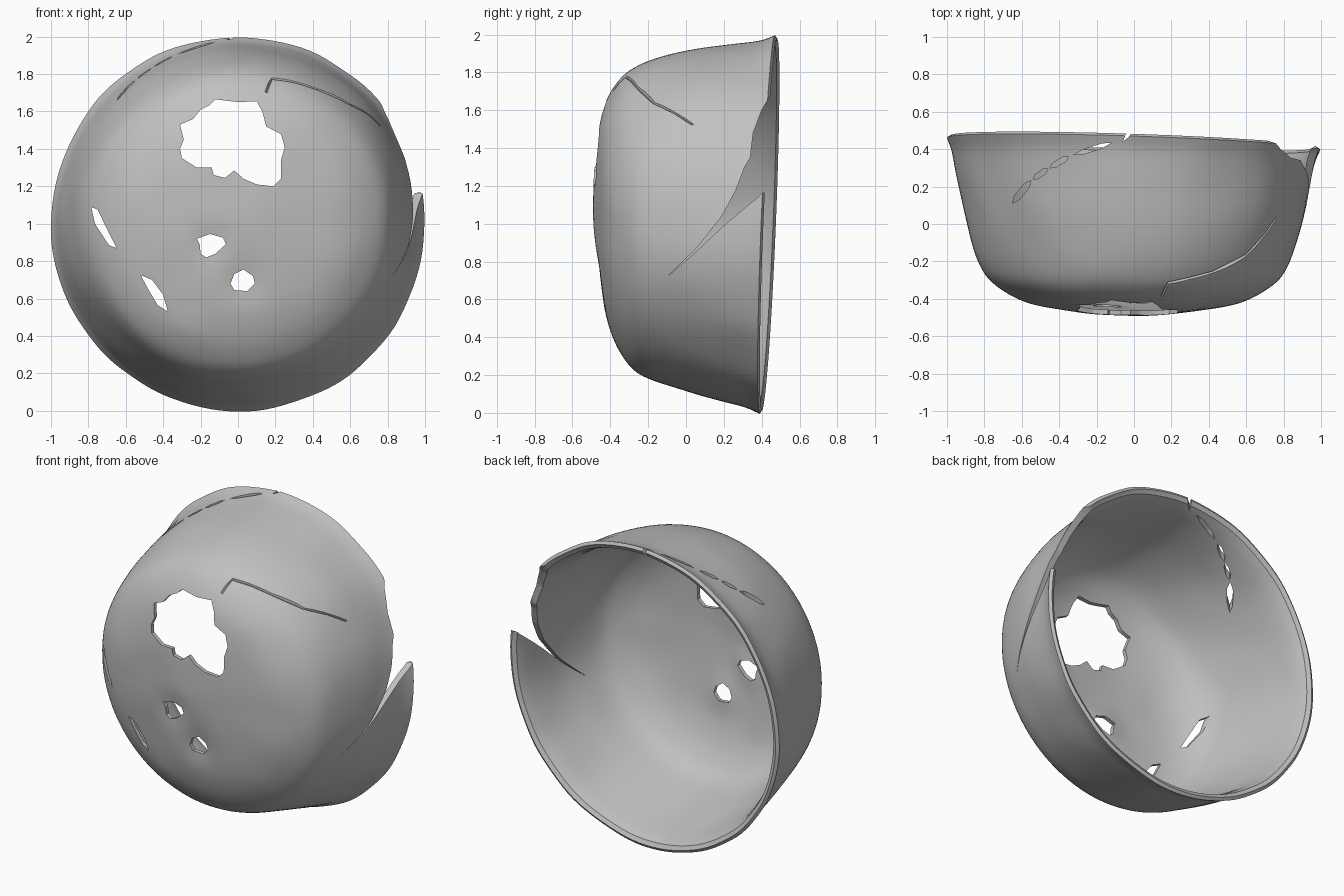
import bpy, bmesh, math
from mathutils import Vector, noise

if "Cube" in bpy.data.objects:
    bpy.data.objects.remove(bpy.data.objects["Cube"])

# Outer profile of the bowl: (radius, depth along y), floor to rim
PROFILE = [(0, -.487), (.25, -.475), (.45, -.445), (.6, -.405), (.7, -.355), (.78, -.29),
           (.83, -.21), (.87, -.1), (.91, .05), (.94, .2), (.97, .35), (1.0, .43)]
FLOOR_WALL, RIM_WALL = .026, .04
SEGS, STEPS = 128, 4

clay = bpy.data.materials.new("grey_clay")
clay.diffuse_color = (.53, .53, .53, 1)
clay.use_nodes = True
clay.node_tree.nodes["Principled BSDF"].inputs["Base Color"].default_value = clay.diffuse_color


def smooth(t):
    t = max(0, min(1, t))
    return t * t * (3 - 2 * t)


def bell(v, mid, width):
    return math.exp(-((v - mid) / width) ** 2)


def dense_profile():
    """Catmull-Rom curve through the profile points."""
    p = [Vector(q) for q in PROFILE]
    p = [Vector((-p[1].x, p[1].y))] + p + [2 * p[-1] - p[-2]]
    out = []
    for a, b, c, d in zip(p, p[1:], p[2:], p[3:]):
        for i in range(STEPS):
            t = i / STEPS
            out.append(.5 * (2 * b + (c - a) * t + (2 * a - 5 * b + 4 * c - d) * t * t
                             + (3 * b - a - 3 * c + d) * t ** 3))
    return out + [p[-2]]


def shell_point(r, y, th):
    """Place a profile point, with a tilted rim and hand-made unevenness."""
    w = smooth((y + .3) / .73)
    up = math.sin(th)
    z = 1 + r * up
    mid_wall = bell(y, -.02, .22) * smooth((r - .5) / .3)
    r += mid_wall * (.024 * bell(th, .8, .55) + .012 * bell(th, 1.6, .5) - .014 * max(0, -up) ** 2)
    if math.cos(th) > 0:      # wall sunk inward above the broken side
        r -= .014 * w * smooth((z - .82 - .86 * y) / .1) * bell(th, .3, .35)
    x, z = r * math.cos(th), 1 + r * up
    y += w * (.04 * up - .033 * math.cos(th))
    y -= (.042 if up > 0 else .018) * up * smooth(r / .75) * (1 - w)   # leaning floor
    n = noise.noise(Vector((x, y, z)) * 3.5) * .009
    if y < -.2:               # dents round the small holes
        for hx, hz in ((-.14, .89), (.02, .69)):
            y += .02 * math.exp(-((x - hx) ** 2 + (z - hz) ** 2) / .012)
    k = 1 + n * min(1, r * 2)
    return Vector((x * k, y + n * (1 - w), 1 + (z - 1) * k))


# Bowl: spin of outer wall, rounded lip and inner wall
outer = dense_profile()
inner = []
for i, p in enumerate(outer):
    t = (outer[min(i + 1, len(outer) - 1)] - outer[max(i - 1, 0)]).normalized()
    if i == 0:
        t = Vector((1, 0))
    wall = FLOOR_WALL + (RIM_WALL - FLOOR_WALL) * smooth((p.y + .4) / .7)
    inner.append(p + Vector((-t.y, t.x)) * wall)
inner[-1].y = outer[-1].y
lip = [(outer[-1] + inner[-1]) / 2 + Vector((0, .012))]
section = outer[1:] + lip + inner[:0:-1]

bm = bmesh.new()
rings = [[bm.verts.new(shell_point(p.x, p.y, 2 * math.pi * s / SEGS - math.pi)) for s in range(SEGS)]
         for p in section]
for a, b in zip(rings, rings[1:]):
    for s in range(SEGS):
        t = (s + 1) % SEGS
        bm.faces.new((a[s], a[t], b[t], b[s]))
for ring, pole in ((rings[0], outer[0]), (rings[-1], inner[0])):
    c = bm.verts.new(shell_point(0, pole.y, 0))
    for s in range(SEGS):
        bm.faces.new((ring[s], ring[(s + 1) % SEGS], c))


def finish(bm, name):
    bmesh.ops.recalc_face_normals(bm, faces=bm.faces)
    me = bpy.data.meshes.new(name)
    bm.to_mesh(me)
    bm.free()
    me.materials.append(clay)
    ob = bpy.data.objects.new(name, me)
    bpy.context.collection.objects.link(ob)
    return ob


bowl = finish(bm, "broken_bowl")


def loft(sections, name):
    """Closed solid through matching loops of points."""
    bm = bmesh.new()
    loops = [[bm.verts.new(p) for p in sec] for sec in sections]
    n = len(loops[0])
    for a, b in zip(loops, loops[1:]):
        for i in range(n):
            j = (i + 1) % n
            bm.faces.new((a[i], a[j], b[j], b[i]))
    bm.faces.new(loops[0])
    bm.faces.new(loops[-1])
    bmesh.ops.triangulate(bm, faces=bm.faces)
    return finish(bm, name)


def prism(pts, axis, lo, hi, name):
    """Extrude a flat outline along axis 0, 1 or 2."""
    def at(p, h):
        q = list(p)
        q.insert(axis, h)
        return q
    return loft([[at(p, h) for p in pts] for h in (lo, hi)], name)


def cut(cutter):
    bpy.context.view_layer.objects.active = bowl
    m = bowl.modifiers.new("cut", 'BOOLEAN')
    m.operation, m.solver, m.object = 'DIFFERENCE', 'EXACT', cutter
    bpy.ops.object.modifier_apply(modifier=m.name)
    bpy.data.objects.remove(cutter)


# Holes through the floor (x, z)
HOLES = {
    "large_hole": [(-.31, 1.53), (-.24, 1.56), (-.2, 1.61), (-.15, 1.635), (-.12, 1.665), (0, 1.65),
                   (.1, 1.655), (.13, 1.6), (.15, 1.52), (.23, 1.48), (.25, 1.41), (.23, 1.34),
                   (.23, 1.24), (.19, 1.2), (.1, 1.21), (.03, 1.24), (-.02, 1.285), (-.07, 1.245),
                   (-.13, 1.26), (-.14, 1.3), (-.22, 1.3), (-.3, 1.35), (-.31, 1.4), (-.29, 1.45)],
    "upper_small_hole": [(-.22, .92), (-.15, .945), (-.08, .925), (-.065, .89), (-.12, .84),
                         (-.17, .82), (-.2, .84), (-.205, .89)],
    "lower_small_hole": [(-.04, .68), (-.02, .73), (.03, .755), (.08, .72), (.09, .68),
                         (.05, .64), (-.02, .645)],
    "left_slit": [(-.785, 1.09), (-.75, 1.075), (-.7, .97), (-.65, .87), (-.69, .885), (-.765, 1.0)],
    "lower_slit": [(-.52, .725), (-.46, .7), (-.4, .62), (-.375, .53), (-.43, .565), (-.48, .65)],
}
for name, pts in HOLES.items():
    cut(prism(pts, 1, -1, 0, name))

# Wedge-shaped break in the right wall (y, z)
cut(prism([(-.1, .72), (.05, .85), (.2, .99), (.3, 1.075), (.38, 1.14), (.405, 1.165), (.6, 1.19), (.6, 1.85),
           (.46, 1.7), (.4, 1.6), (.355, 1.48), (.34, 1.35), (.31, 1.3), (.265, 1.18), (.19, 1.04), (.06, .875)],
          0, .5, 1.4, "side_break"))

# Broken crack through the top wall (x, y)
for a, b, w in (((-.65, .11), (-.55, .235), .017), ((-.54, .24), (-.46, .295), .014),
                ((-.45, .3), (-.35, .36), .014), ((-.32, .37), (-.12, .435), .012),
                ((-.06, .44), (.03, .56), .01)):
    a, b = Vector(a), Vector(b)
    d = (b - a).normalized()
    n = Vector((-d.y, d.x)) * w
    m = (b - a) / 4
    cut(prism([a, a + m - n, b - m - n, b, b - m + n, a + m + n], 2, 1.5, 2.5, "top_crack"))

# Shallow V-shaped surface crack on the upper right (x, z)
path = [(.15, 1.7), (.18, 1.77), (.3, 1.75), (.42, 1.71), (.585, 1.625), (.68, 1.57), (.75, 1.515)]
sections = []
for i, (x, z) in enumerate(path):
    r, th = math.hypot(x, z - 1), math.atan2(z - 1, x)
    k = min(range(1, len(outer) - 1), key=lambda j: abs(outer[j].x - r))
    f = (r - outer[k - 1].x) / (outer[k + 1].x - outer[k - 1].x)
    pos = shell_point(r, outer[k - 1].y + f * (outer[k + 1].y - outer[k - 1].y), th)
    t = outer[k + 1] - outer[k - 1]
    nrm = Vector((t.y * math.cos(th), -t.x, t.y * math.sin(th))).normalized()
    x0, z0 = path[max(i - 1, 0)]
    x1, z1 = path[min(i + 1, len(path) - 1)]
    side = nrm.cross(Vector((x1 - x0, 0, z1 - z0))).normalized() * .018
    sections.append([pos + nrm * .015 + side, pos + nrm * .015 - side, pos - nrm * .008])
cut(loft(sections, "surface_crack"))

# Smooth shading with sharp broken edges
bpy.ops.object.select_all(action='DESELECT')
bowl.select_set(True)
bpy.context.view_layer.objects.active = bowl
bpy.ops.object.shade_smooth_by_angle(angle=math.radians(35))
